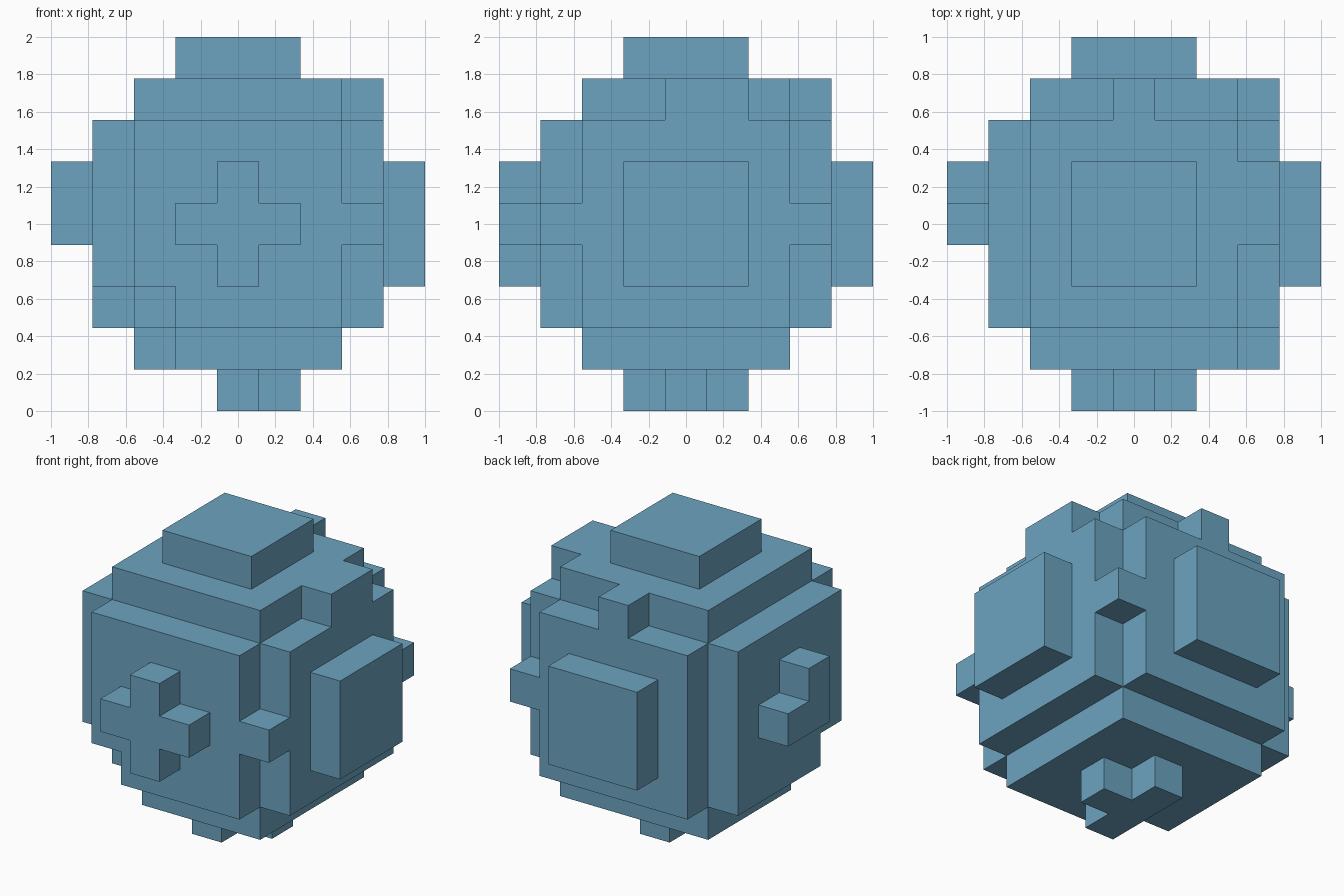
import bpy
import bmesh
from itertools import product
from mathutils import Vector

cube = bpy.data.objects.get("Cube")
if cube:
    bpy.data.objects.remove(cube, do_unlink=True)

N = 9              # cells along each side
CELL = 2 / N       # cell size


def box(xs, ys, zs):
    """Cells in inclusive index ranges; a single number means one layer."""
    spans = [range(s, s + 1) if isinstance(s, int) else range(s[0], s[1] + 1)
             for s in (xs, ys, zs)]
    return set(product(*spans))


FULL, MID, PAD = (1, 7), (2, 6), (3, 5)

# Rounded body: three crossing blocks, with one low front corner chipped
cells = box(FULL, MID, MID) | box(MID, FULL, MID) | box(MID, MID, FULL)
cells -= {(1, 2, 2), (2, 1, 2), (2, 2, 1)}

# Square pads on top, left side and back
cells |= box(PAD, PAD, 8) | box(8, PAD, PAD) | box(PAD, 8, PAD)

# Plus on the front
cells |= box(PAD, 0, 4) | box(4, 0, PAD)

# Bent corner piece on the right side
cells |= box(0, 4, (4, 5)) | box(0, 5, 4)

# Three-armed foot underneath
cells |= box(4, PAD, 0) | box(5, 4, 0)

# Small bridges across the body's grooves
cells |= box(7, 1, 4) | box(7, 7, 4) | box(4, 7, 7) | box(7, (4, 5), 7)


def build_shell(name, cells, material):
    """Make one mesh from the exposed cell sides only."""
    bm = bmesh.new()
    for cell in sorted(cells):
        centre = Vector(cell) + Vector((0.5, 0.5, 0.5))
        for axis, sign in product(range(3), (-1, 1)):
            normal = Vector((0, 0, 0))
            normal[axis] = sign
            if tuple(int(c + n) for c, n in zip(cell, normal)) in cells:
                continue
            u = Vector((0, 0, 0))
            u[(axis + 1) % 3] = 0.5
            v = normal.cross(u)
            mid = centre + normal / 2
            corners = (mid - u - v, mid + u - v, mid + u + v, mid - u + v)
            bm.faces.new([bm.verts.new(p * CELL - Vector((1, 1, 0)))
                          for p in corners])
    bmesh.ops.remove_doubles(bm, verts=bm.verts, dist=CELL / 100)
    mesh = bpy.data.meshes.new(name)
    bm.to_mesh(mesh)
    bm.free()
    mesh.materials.append(material)
    obj = bpy.data.objects.new(name, mesh)
    bpy.context.collection.objects.link(obj)
    return obj


# Single soft blue colour
blue = bpy.data.materials.new("soft_blue")
blue.use_nodes = True
colour = (0.15, 0.37, 0.53, 1)
blue.diffuse_color = colour
blue.node_tree.nodes["Principled BSDF"].inputs["Base Color"].default_value = colour

build_shell("block_ball", cells, blue)
